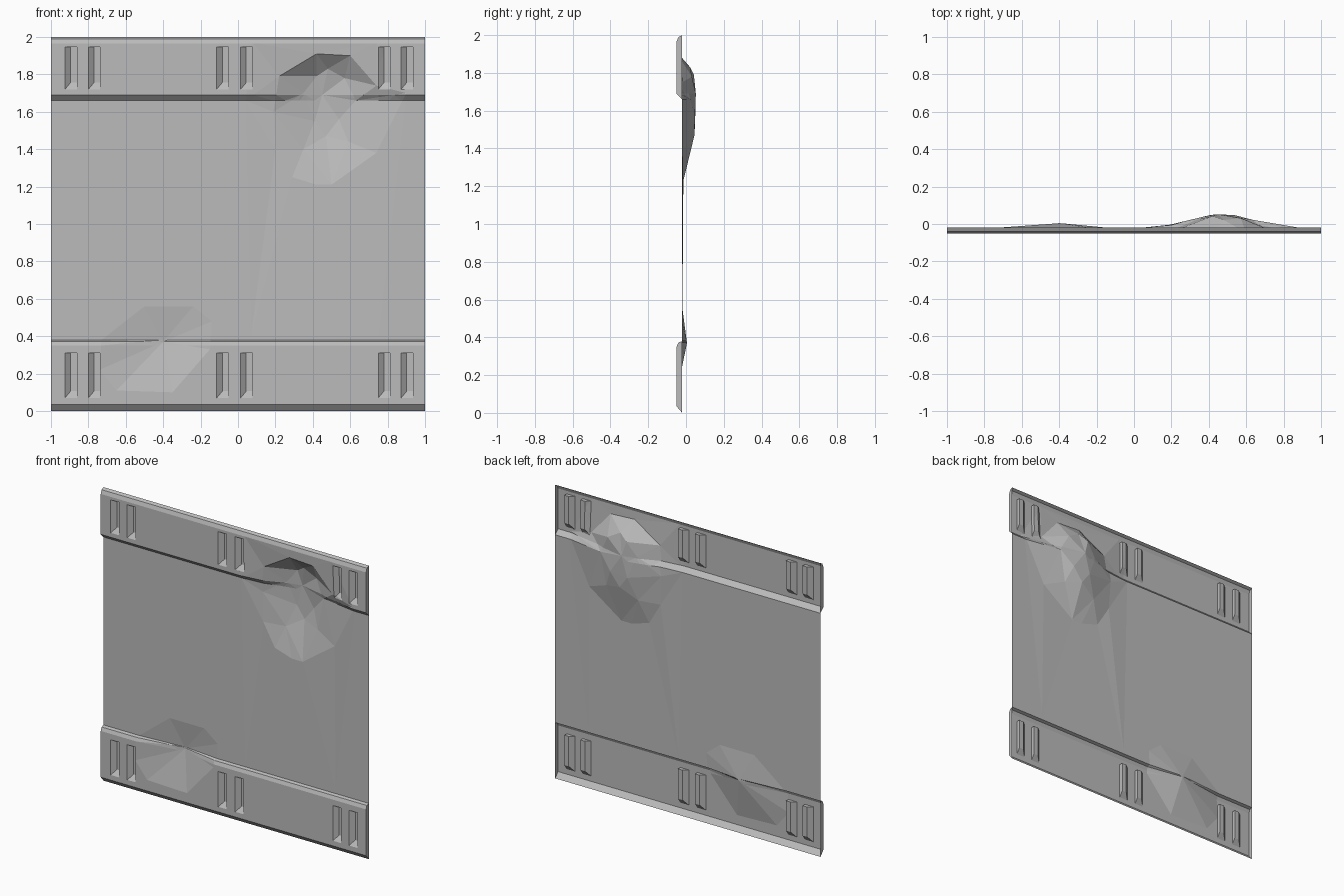
import bpy, bmesh
from mathutils import Vector
from mathutils.geometry import delaunay_2d_cdt

cube = bpy.data.objects.get("Cube")
if cube:
    bpy.data.objects.remove(cube)

grey = bpy.data.materials.new("plain grey metal")
grey.use_nodes = True
grey.diffuse_color = (0.5, 0.5, 0.5, 1)
grey.node_tree.nodes["Principled BSDF"].inputs["Base Color"].default_value = (0.5, 0.5, 0.5, 1)

SHEET, FACE, FLOOR = -0.02, -0.05, -0.025

# Pressed sheet cross-section as (y, z): two raised bands with bevelled rims
lower_band = [(SHEET, 0), (FACE, 0.035), (FACE, 0.07), (FACE, 0.31),
              (FACE, 0.35), (-0.04, 0.373), (SHEET, 0.38)]
upper_band = [(SHEET, 1.66), (FACE, 1.69), (FACE, 1.72), (FACE, 1.945),
              (FACE, 1.965), (-0.04, 1.99), (SHEET, 2)]
profile = lower_band + upper_band
slot_rows = (2, len(lower_band) + 2)

# Pairs of upright slots, all the same width
SLOT_WIDTH = 0.063
slot_starts = [-0.925, -0.80, -0.114, 0.014, 0.75, 0.872]
columns = sorted([-1, 1] + slot_starts + [x + SLOT_WIDTH for x in slot_starts])

# Dents as (x, z, strength), strength 1 reaching the deepest point
big_dent = [
    (0.45, 1.69, 1), (0.42, 1.79, 0.9), (0.57, 1.78, 0.8), (0.48, 1.83, 0.7),
    (0.54, 1.56, 0.93), (0.47, 1.47, 0.9), (0.41, 1.55, 0.95), (0.35, 1.4, 0.5),
    (0.59, 1.44, 0.5), (0.35, 1.7, 0.75), (0.63, 1.66, 0.6),
    (0.22, 1.79, 0.15), (0.42, 1.91, 0.03), (0.6, 1.9, 0.03), (0.74, 1.74, 0.12),
    (0.74, 1.38, 0.06), (0.5, 1.21, 0.02), (0.42, 1.21, 0.02), (0.29, 1.25, 0.03),
    (0.2, 1.4, 0.1), (0.19, 1.6, 0.22),
    (0.08, 1.97, 0), (0.74, 1.97, 0), (0.9, 1.7, 0), (0.75, 0.4, 0),
    (0.07, 0.4, 0), (0.04, 1.66, 0)]
small_dent = [
    (-0.4, 0.37, 1), (-0.73, 0.38, 0), (-0.5, 0.56, 0), (-0.24, 0.56, 0),
    (-0.14, 0.48, 0), (-0.15, 0.33, 0), (-0.35, 0.1, 0), (-0.65, 0.11, 0),
    (-0.74, 0.22, 0)]


def build_sheet(bm):
    """Sheet strips, recessed slots and closed band ends."""
    grid = [[bm.verts.new((x, y, z)) for y, z in profile] for x in columns]
    for i in range(len(columns) - 1):
        for j in range(len(profile) - 1):
            a, b, c, d = grid[i][j], grid[i + 1][j], grid[i + 1][j + 1], grid[i][j + 1]
            if j in slot_rows and columns[i] in slot_starts:
                x0, x1 = columns[i] + 0.03, columns[i + 1]
                z0, z1 = profile[j][1] + 0.036, profile[j + 1][1]
                floor = [bm.verts.new((x, FLOOR, z))
                         for x, z in ((x0, z0), (x1, z0), (x1, z1), (x0, z1))]
                rim = [a, b, c, d]
                bm.faces.new(floor)
                for k in range(4):
                    n = (k + 1) % 4
                    bm.faces.new((rim[k], rim[n], floor[n], floor[k]))
            else:
                bm.faces.new((a, b, c, d))
    n = len(lower_band)
    for column, flip in ((grid[0], 1), (grid[-1], -1)):
        bm.faces.new(column[:n][::flip])
        bm.faces.new(column[n:][::flip])


def overlaps(face, p, q):
    for axis, k in ((0, 0), (2, 1)):
        low = min(v.co[axis] for v in face.verts)
        high = max(v.co[axis] for v in face.verts)
        if high < min(p[k], q[k]) or low > max(p[k], q[k]):
            return False
    return True


def strength_at(point, triangles):
    """Linear blend of the corner strengths of the triangle around a point."""
    for a, b, c in triangles:
        ab, ac, ap = (Vector(v[:2]) - Vector(a[:2]) for v in (b, c, point))
        area = ab.cross(ac)
        if abs(area) < 1e-9:
            continue
        u, v = ap.cross(ac) / area, ab.cross(ap) / area
        if min(u, v, 1 - u - v) > -1e-4:
            return a[2] * (1 - u - v) + b[2] * u + c[2] * v
    return 0


def press_dent(bm, points, depth):
    """Crease the sheet along the dent's facets, then push it back."""
    flat = [Vector(p[:2]) for p in points]
    result = delaunay_2d_cdt(flat, [], [], 0, 1e-5)
    corners = [(v.x, v.y, points[src[0]][2]) for v, src in zip(result[0], result[3])]
    for i, j in result[1]:
        p, q = corners[i], corners[j]
        faces = [f for f in bm.faces if overlaps(f, p, q)]
        geom = set(faces)
        for f in faces:
            geom.update(f.edges)
            geom.update(f.verts)
        bmesh.ops.bisect_plane(bm, geom=list(geom), dist=1e-5,
                               plane_co=(p[0], 0, p[1]),
                               plane_no=(q[1] - p[1], 0, p[0] - q[0]))
    triangles = [[corners[k] for k in tri] for tri in result[2]]
    for v in bm.verts:
        v.co.y += (depth - v.co.y) * strength_at((v.co.x, v.co.z), triangles)


bm = bmesh.new()
build_sheet(bm)
press_dent(bm, big_dent, 0.052)
press_dent(bm, small_dent, 0.005)
bmesh.ops.triangulate(bm, faces=[f for f in bm.faces if len(f.verts) > 4])
mesh = bpy.data.meshes.new("dented_wall_panel")
bm.to_mesh(mesh)
bm.free()
mesh.materials.append(grey)
panel = bpy.data.objects.new("dented_wall_panel", mesh)
bpy.context.collection.objects.link(panel)
